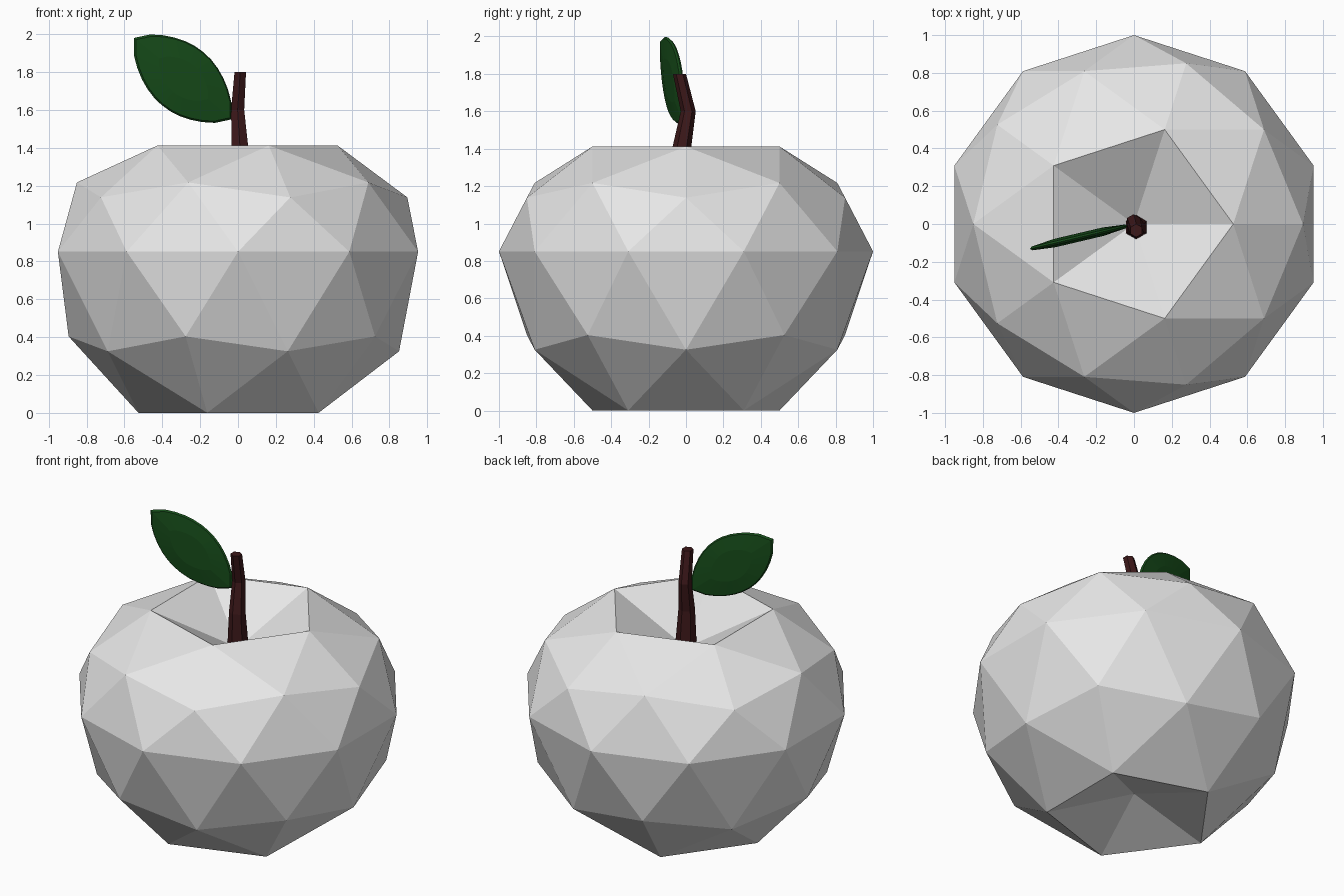
import bpy
import bmesh
import math
from mathutils import Vector

cube = bpy.data.objects.get("Cube")
if cube:
    bpy.data.objects.remove(cube, do_unlink=True)


def make_material(name, rgb):
    mat = bpy.data.materials.new(name)
    mat.use_nodes = True
    colour = (*rgb, 1.0)
    mat.diffuse_color = colour
    mat.node_tree.nodes["Principled BSDF"].inputs["Base Color"].default_value = colour
    return mat


def finish(bm, name, mat):
    bmesh.ops.recalc_face_normals(bm, faces=bm.faces)
    mesh = bpy.data.meshes.new(name)
    bm.to_mesh(mesh)
    bm.free()
    mesh.materials.append(mat)
    obj = bpy.data.objects.new(name, mesh)
    bpy.context.collection.objects.link(obj)
    return obj


def loft(bm, rings):
    """Skin a list of point rings and cap both ends."""
    loops = [[bm.verts.new(p) for p in ring] for ring in rings]
    n = len(loops[0])
    for a, b in zip(loops, loops[1:]):
        for i in range(n):
            j = (i + 1) % n
            bm.faces.new((a[i], a[j], b[j], b[i]))
    bm.faces.new(loops[0][::-1])
    bm.faces.new(loops[-1])


grey = make_material("pale grey", (0.8, 0.8, 0.8))
green = make_material("leaf green", (0.008, 0.072, 0.010))
brown = make_material("dark red brown", (0.045, 0.009, 0.010))

# Fruit body: faceted ball, flattened above, both poles pushed inwards
MIDDLE = 0.851
upper_levels = ((0.9, 1.16), (0.8, 1.412), (0.5, 1.217), (0.4, 1.138))
bm = bmesh.new()
bmesh.ops.create_icosphere(bm, subdivisions=2, radius=1.0)
for v in bm.verts:
    z = v.co.z
    v.co.z = MIDDLE + z
    if z < -0.9:
        v.co.z = 0.15
    for limit, height in upper_levels:
        if z > limit:
            v.co.z = height
            break
finish(bm, "fruit_body", grey)

# Stem: bent six-sided taper, given as x, y, z, radius
stem_path = (
    (0.012, -0.016, 1.15, 0.066),
    (0.010, -0.022, 1.41, 0.050),
    (-0.002, 0.012, 1.60, 0.040),
    (0.012, -0.035, 1.80, 0.035),
)
bm = bmesh.new()
loft(bm, [
    [(x + r * math.cos(a), y + r * math.sin(a), z)
     for a in (math.tau * (i + 0.5) / 6 for i in range(6))]
    for x, y, z, r in stem_path
])
finish(bm, "stem", brown)

# Leaf: upright pointed oval, slightly thicker in the middle
base = Vector((-0.035, -0.01, 1.55))
tip = Vector((-0.55, -0.132, 1.98))
axis = tip - base
facing = Vector((0.23, -1.0, 0.0)).normalized()
side = facing.cross(axis).normalized()
STEPS = 12


def leaf_ring(scale, offset):
    ring = []
    for i in range(2 * STEPS):
        t = i / STEPS if i <= STEPS else 2 - i / STEPS
        sign = 1 if i <= STEPS else -1
        width = sign * 0.18 * abs(math.sin(math.pi * t)) ** 0.7
        along = 0.5 + (t - 0.5) * scale
        ring.append(base + axis * along + side * width * scale + facing * offset)
    return ring


bm = bmesh.new()
loft(bm, [leaf_ring(s, d) for s, d in
          ((0.5, -0.022), (0.96, -0.010), (1.0, 0.0), (0.96, 0.010), (0.5, 0.022))])
finish(bm, "leaf", green)
